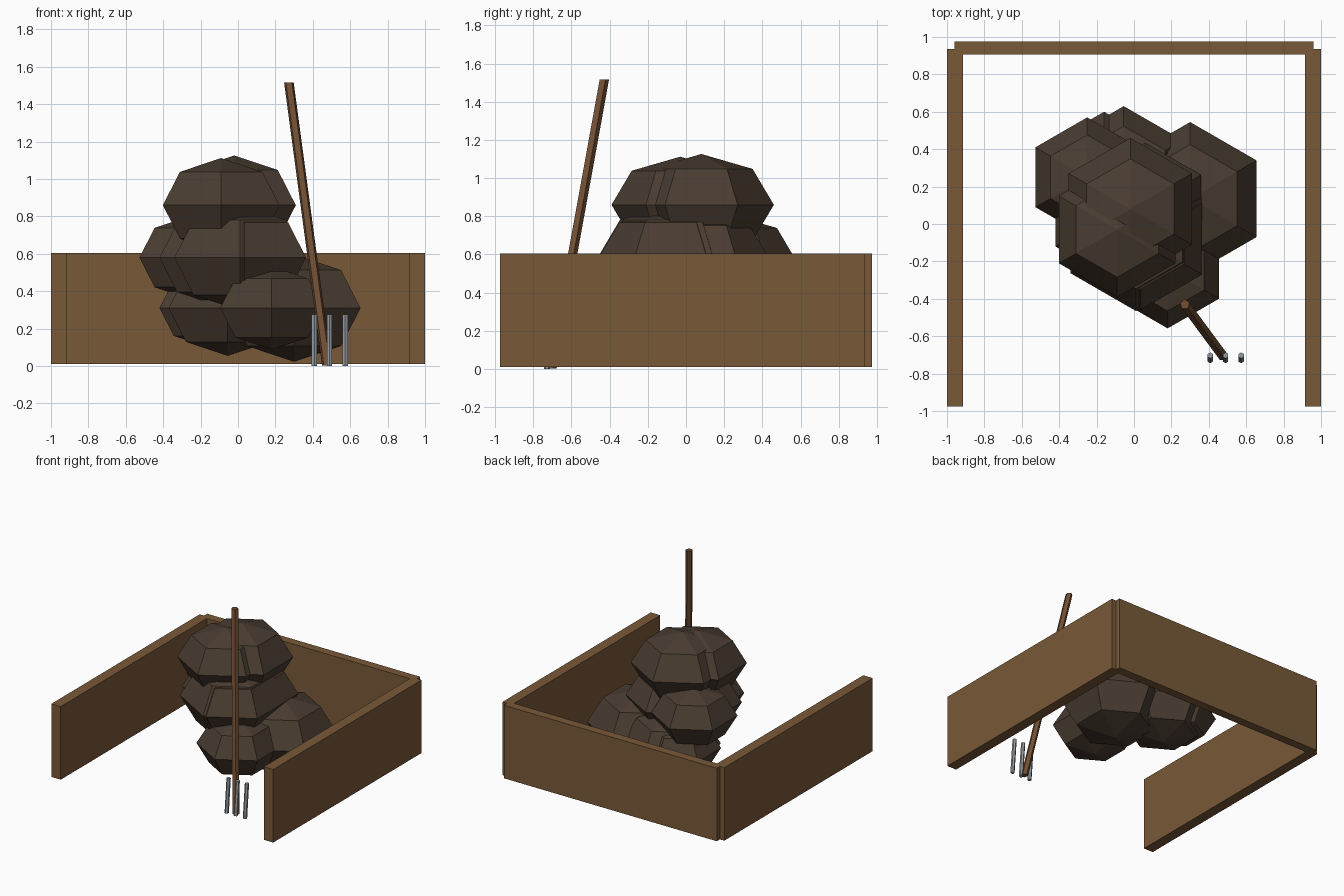
import bpy, bmesh
from math import sin, cos, pi
from mathutils import Vector

if "Cube" in bpy.data.objects:
    bpy.data.objects.remove(bpy.data.objects["Cube"])


def material(name, rgb):
    m = bpy.data.materials.new(name)
    m.diffuse_color = (*rgb, 1)
    m.use_nodes = True
    m.node_tree.nodes["Principled BSDF"].inputs["Base Color"].default_value = m.diffuse_color
    return m


WOOD = material("plank_wood", (0.19, 0.10, 0.04))
SOIL = material("soil", (0.068, 0.046, 0.031))
POLE = material("handle_wood", (0.17, 0.08, 0.035))
STEEL = material("steel", (0.30, 0.33, 0.36))


def finish(name, bm, mat):
    bmesh.ops.recalc_face_normals(bm, faces=bm.faces)
    mesh = bpy.data.meshes.new(name)
    bm.to_mesh(mesh)
    bm.free()
    mesh.materials.append(mat)
    ob = bpy.data.objects.new(name, mesh)
    bpy.context.collection.objects.link(ob)
    return ob


def box(name, lo, hi, mat):
    bm = bmesh.new()
    bmesh.ops.create_cube(bm, size=1)
    for v in bm.verts:
        v.co = [l + (c + 0.5) * (h - l) for c, l, h in zip(v.co, lo, hi)]
    return finish(name, bm, mat)


def rod(name, a, b, r, sides, mat):
    a, b = Vector(a), Vector(b)
    bm = bmesh.new()
    ends = [[bm.verts.new(p + Vector((r * sin(2 * pi * i / sides), r * cos(2 * pi * i / sides), 0)))
             for i in range(sides)] for p in (a, b)]
    for i in range(sides):
        j = (i + 1) % sides
        bm.faces.new((ends[0][i], ends[0][j], ends[1][j], ends[1][i]))
    bm.faces.new(ends[0])
    bm.faces.new(ends[1])
    return finish(name, bm, mat)


def clump(name, x, y, z, r):
    # six-sided, four-ring squashed ball with corners facing front and back
    bm = bmesh.new()
    c, h = Vector((x, y, z)), 0.7 * r
    top = bm.verts.new(c + Vector((0, 0, h)))
    bottom = bm.verts.new(c - Vector((0, 0, h)))
    rings = [[bm.verts.new(c + Vector((r * cos(t) * sin(i * pi / 3),
                                       r * cos(t) * cos(i * pi / 3), h * sin(t))))
              for i in range(6)] for t in (pi / 4, 0, -pi / 4)]
    for i in range(6):
        j = (i + 1) % 6
        bm.faces.new((top, rings[0][i], rings[0][j]))
        bm.faces.new((bottom, rings[2][j], rings[2][i]))
        for a, b in zip(rings, rings[1:]):
            bm.faces.new((a[i], b[i], b[j], a[j]))
    return finish(name, bm, SOIL)


# Three-sided bin
for side, s in (("left", -1), ("right", 1)):
    xs = sorted((s * 0.915, s * 1.0))
    box(side + "_wall", (xs[0], -0.975, 0.01), (xs[1], 0.935, 0.605), WOOD)
box("back_wall", (-0.96, 0.905, 0.01), (0.96, 0.975, 0.605), WOOD)

# Compost heap in three layers: x, y, radius
layers = {
    0.31: [(0.18, -0.24, 0.318), (0.30, 0.135, 0.41), (-0.055, 0.265, 0.365), (-0.16, 0.30, 0.30)],
    0.58: [(0.01, -0.06, 0.405), (0.035, -0.08, 0.38), (0.06, 0.09, 0.345),
           (-0.25, 0.25, 0.32), (-0.096, 0.067, 0.374)],
    0.86: [(-0.09, -0.03, 0.36), (-0.02, 0.08, 0.38)],
}
for n, (z, clumps) in enumerate(layers.items(), 1):
    for k, (x, y, r) in enumerate(clumps, 1):
        clump(f"soil_layer{n}_clump{k}", x, y, z, r)

# Pitchfork
rod("fork_handle", (0.475, -0.705, 0.003), (0.272, -0.43, 1.517), 0.027, 5, POLE)
for k, x in enumerate((0.408, 0.490, 0.573), 1):
    rod(f"fork_tine_{k}", (x, -0.728, 0.0), (x, -0.703, 0.275), 0.016, 6, STEEL)
